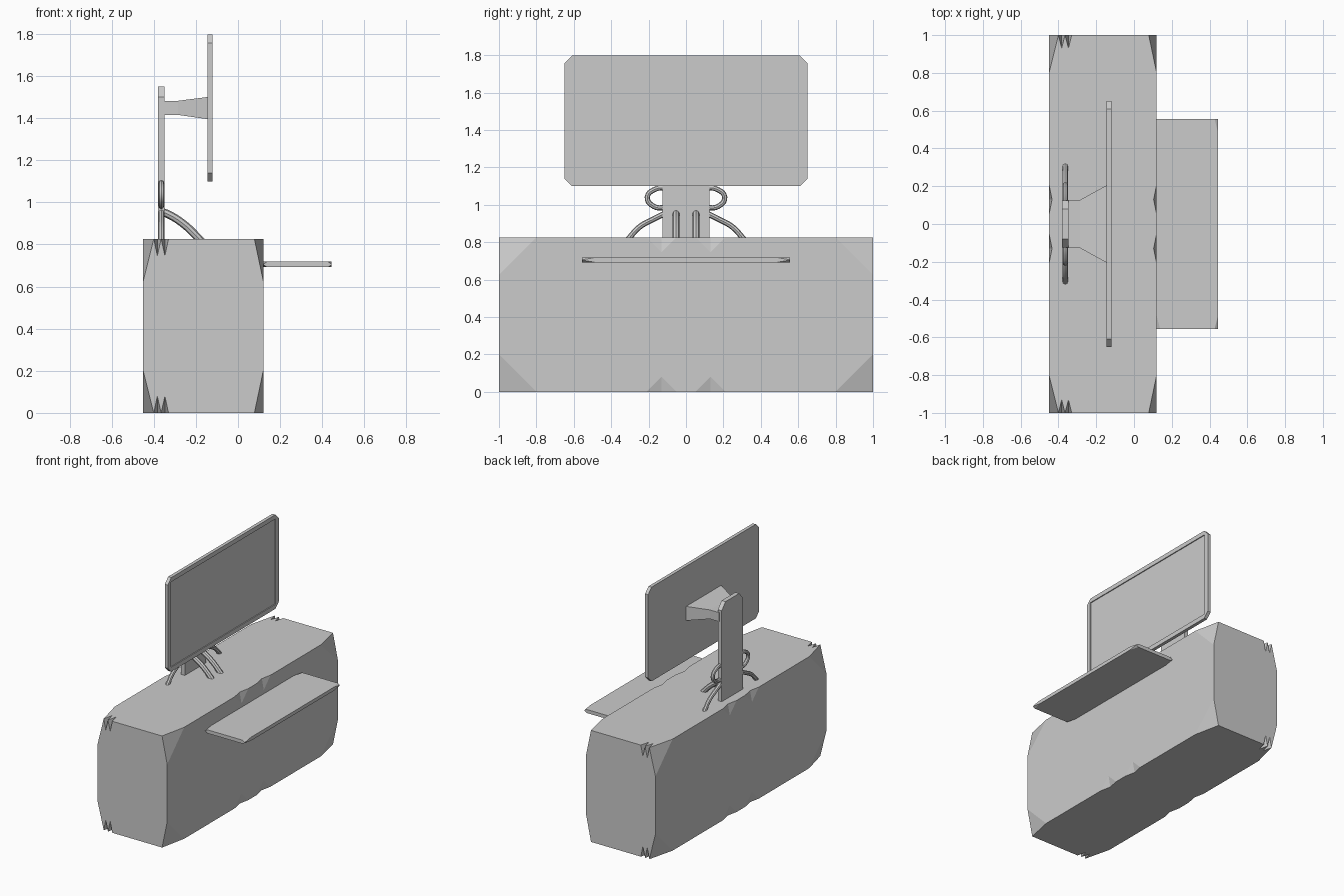
import bpy, bmesh
from mathutils import Matrix

if "Cube" in bpy.data.objects:
    bpy.data.objects.remove(bpy.data.objects["Cube"])


def finish(bm, name):
    bmesh.ops.remove_doubles(bm, verts=bm.verts[:], dist=0.0005)
    bmesh.ops.recalc_face_normals(bm, faces=bm.faces[:])
    me = bpy.data.meshes.new(name)
    bm.to_mesh(me)
    bm.free()
    ob = bpy.data.objects.new(name, me)
    bpy.context.collection.objects.link(ob)
    return ob


def add_faces(bm, faces):
    for f in faces:
        bm.faces.new([bm.verts.new(p) for p in f])


def carved_box(name, x0, x1, Y, z0, z1, cut0, cut1, end_n=(), side_n=None):
    """Box with sliced corners and V notches; one quarter, mirrored in y and z.
    cut = (dx, dy, dz) per side, end_n = x triples, side_n = (y0, ym, y1)."""
    H = (z1 - z0) / 2
    faces = []
    end = [(x1, Y, 0), (x1, Y, cut1[2] - H), (x1 - cut1[0], Y, -H)]
    ground = [(x1 - cut1[0], Y, -H)]
    for a, m, b in end_n:
        A, B, C, D = (a, Y, -H), (b, Y, -H), (m, Y, 0.08 - H), (m, Y - 0.07, -H)
        end += [A, C, B]
        ground += [A, D, B]
        faces += [[A, C, D], [B, D, C]]
    end += [(x0 + cut0[0], Y, -H), (x0, Y, cut0[2] - H), (x0, Y, 0)]
    ground.append((x0 + cut0[0], Y, -H))
    for X, s, cut in ((x0, 1, cut0), (x1, -1, cut1)):
        side = [(X, 0, -H)]
        edge = [(X, 0, -H)]
        if side_n:
            a, m, b = side_n
            A, B, C, D = (X, a, -H), (X, b, -H), (X, m, 0.08 - H), (X + s * 0.016, m, -H)
            side += [A, C, B]
            edge += [A, D, B]
            faces += [[A, C, D], [B, D, C]]
        P, Q, R = (X, Y - cut[1], -H), (X, Y, cut[2] - H), (X + s * cut[0], Y, -H)
        faces += [side + [P, Q, (X, Y, 0), (X, 0, 0)], [P, Q, R]]
        edge.append(P)
        ground = ground + edge[::-1] if s > 0 else edge + ground
    # drop repeated neighbours from the outlines
    clean = lambda f: [p for i, p in enumerate(f) if p != f[i - 1]]
    faces += [clean(end), clean(ground)]
    bm = bmesh.new()
    add_faces(bm, faces)
    bmesh.ops.remove_doubles(bm, verts=bm.verts[:], dist=0.0005)
    for axis in ((1, -1, 1, 1), (1, 1, -1, 1)):
        geom = bmesh.ops.duplicate(bm, geom=bm.verts[:] + bm.edges[:] + bm.faces[:])["geom"]
        vs = [g for g in geom if isinstance(g, bmesh.types.BMVert)]
        bmesh.ops.transform(bm, matrix=Matrix.Diagonal(axis), verts=vs)
        bmesh.ops.remove_doubles(bm, verts=bm.verts[:], dist=0.0005)
    bmesh.ops.translate(bm, verts=bm.verts[:], vec=(0, 0, z0 + H))
    return finish(bm, name)


def loft(name, loops, cap_end=True):
    """Skin equal-length loops into a solid."""
    bm = bmesh.new()
    faces = [loops[0], loops[-1]]
    n = len(loops[0])
    for a, b in zip(loops, loops[1:]):
        for i in range(n):
            j = (i + 1) % n
            faces.append([a[i], a[j], b[j], b[i]])
    for f in faces:
        f = [p for i, p in enumerate(f) if p != f[i - 1]]
        if len(f) > 2 and len(set(f)) > 2:
            bm.faces.new([bm.verts.new(p) for p in f])
    return finish(bm, name)


def cable(name, pts, r):
    cu = bpy.data.curves.new(name, 'CURVE')
    cu.dimensions = '3D'
    cu.bevel_depth, cu.bevel_resolution, cu.resolution_u = r, 2, 5
    cu.use_fill_caps = True
    sp = cu.splines.new('BEZIER')
    sp.bezier_points.add(len(pts) - 1)
    for bp, p in zip(sp.bezier_points, pts):
        bp.co = p
        bp.handle_left_type = bp.handle_right_type = 'AUTO'
    ob = bpy.data.objects.new(name, cu)
    bpy.context.collection.objects.link(ob)
    bpy.ops.object.select_all(action='DESELECT')
    ob.select_set(True)
    bpy.context.view_layer.objects.active = ob
    bpy.ops.object.convert(target='MESH')
    bpy.ops.object.shade_smooth_by_angle()


# desk body and keyboard shelf
carved_box("desk_body", -0.45, 0.12, 1.0, 0, 0.826, (0.05, 0.2, 0.2), (0.042, 0.2, 0.2),
           ((-0.33, -0.347, -0.365), (-0.365, -0.383, -0.40)), (0.05, 0.13, 0.21))
carved_box("keyboard_shelf", 0.12, 0.445, 0.555, 0.692, 0.718,
           (0.018, 0.07, 0.012), (0.018, 0.07, 0.012))

# screen: chamfered frame with recessed rectangular panel
c = 0.04
octagon = [(-0.65, 1.1 + c), (-0.65 + c, 1.1), (0.65 - c, 1.1), (0.65, 1.1 + c),
           (0.65, 1.797 - c), (0.65 - c, 1.797), (-0.65 + c, 1.797), (-0.65, 1.797 - c)]
rect = [p for p in ((-0.613, 1.133), (0.613, 1.133), (0.613, 1.765), (-0.613, 1.765)) for _ in (0, 1)]
at = lambda x, outline: [(x, y, z) for y, z in outline]
loft("screen", [at(-0.145, octagon), at(-0.12, octagon), at(-0.12, rect), at(-0.127, rect)])

# stand column with clipped top corners
post = [(-0.125, 0.82), (0.125, 0.82), (0.125, 1.50), (0.08, 1.55), (-0.08, 1.55), (-0.125, 1.50)]
loft("stand_column", [at(-0.38, post), at(-0.348, post)])

# flared bracket between column and screen
box = lambda x, w, a, b: [(x, -w, a), (x, w, a), (x, w, b), (x, -w, b)]
loft("screen_bracket", [box(-0.36, 0.128, 1.415, 1.482), box(-0.285, 0.128, 1.415, 1.482),
                        box(-0.145, 0.205, 1.395, 1.50)])

# cables on both sides of the column
for s, side in ((-1, "left"), (1, "right")):
    cable(side + "_cable_loop", [(-0.364, s * y, z) for y, z in
          ((0.10, 1.09), (0.16, 1.085), (0.207, 1.04), (0.17, 0.99), (0.10, 0.985))], 0.014)
    cable(side + "_side_cable", [(-0.364, s * y, z) for y, z in
          ((0.10, 0.96), (0.17, 0.925), (0.25, 0.88), (0.31, 0.815))], 0.015)
    cable(side + "_front_cable", [(x, s * 0.053, z) for x, z in
          ((-0.365, 0.955), (-0.335, 0.945), (-0.25, 0.89), (-0.17, 0.81))], 0.019)
